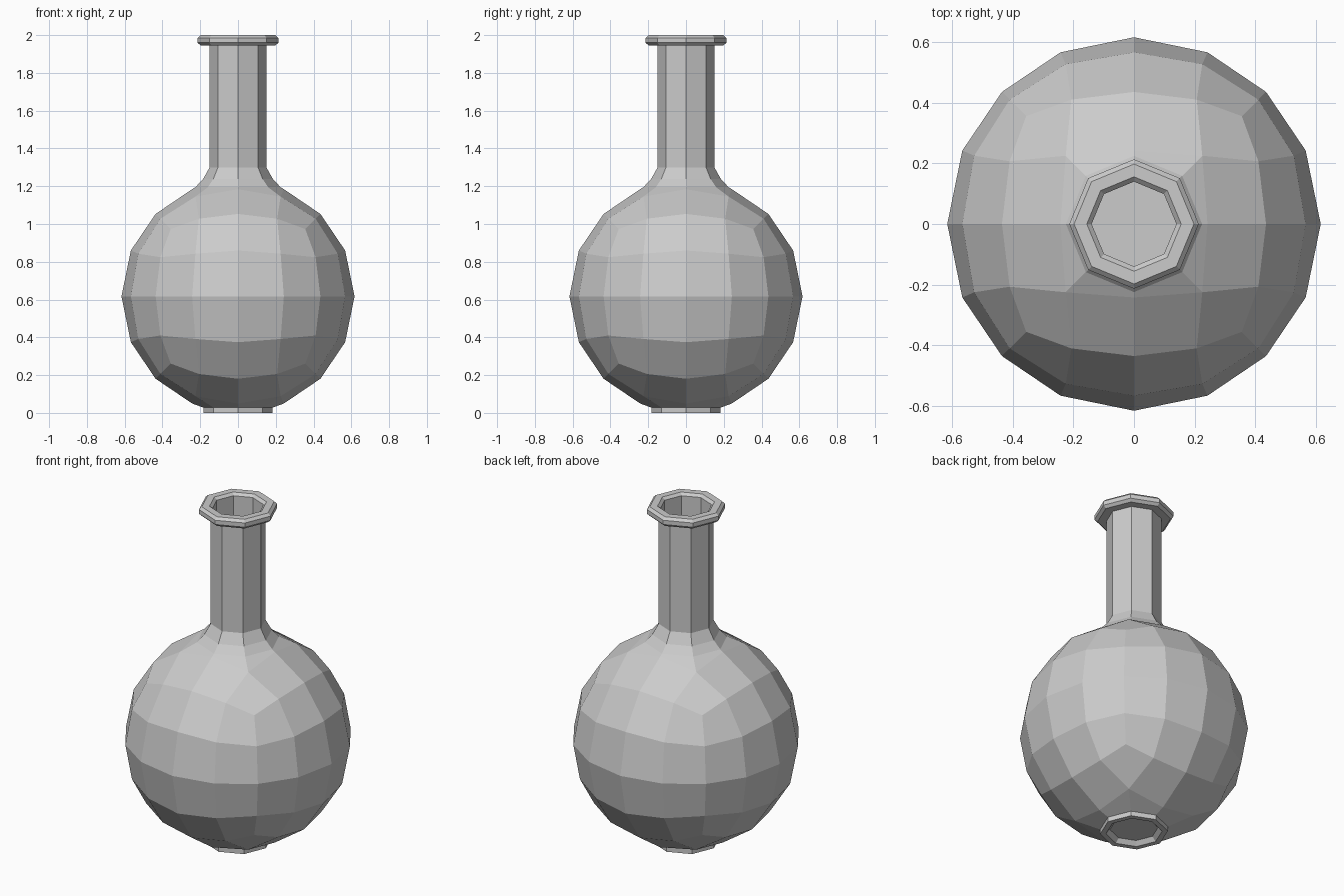
import bpy, bmesh, math

SIDES = 8
RADIUS = 0.617

cube = bpy.data.objects.get("Cube")
if cube:
    bpy.data.objects.remove(cube, do_unlink=True)

# Single grey material
grey = bpy.data.materials.new("plain_grey")
grey.use_nodes = True
colour = (0.6, 0.6, 0.6, 1.0)
grey.diffuse_color = colour
grey.node_tree.nodes["Principled BSDF"].inputs["Base Color"].default_value = colour


def add_object(name, bm):
    mesh = bpy.data.meshes.new(name)
    bm.to_mesh(mesh)
    bm.free()
    mesh.materials.append(grey)
    obj = bpy.data.objects.new(name, mesh)
    bpy.context.collection.objects.link(obj)
    return obj


def ring(bm, r, z):
    step = math.tau / SIDES
    return [bm.verts.new((r * math.cos(i * step), r * math.sin(i * step), z))
            for i in range(SIDES)]


def bridge(bm, low, high):
    for i in range(SIDES):
        j = (i + 1) % SIDES
        bm.faces.new((low[i], low[j], high[j], high[i]))


def lathe(name, profile, cap_start=False, cap_end=False):
    bm = bmesh.new()
    rings = [ring(bm, r, z) for r, z in profile]
    for low, high in zip(rings, rings[1:]):
        bridge(bm, low, high)
    if cap_start:
        bm.faces.new(rings[0][::-1])
    if cap_end:
        bm.faces.new(rings[-1])
    return add_object(name, bm)


# Round body: a cube subdivided twice, then pushed out to a sphere
bm = bmesh.new()
bmesh.ops.create_cube(bm, size=2)
cage = add_object("body_cage", bm)
sub = cage.modifiers.new("round", 'SUBSURF')
sub.levels = 2
sub.use_limit_surface = False
bpy.context.view_layer.update()
evaluated = cage.evaluated_get(bpy.context.evaluated_depsgraph_get())
bm = bmesh.new()
bm.from_mesh(evaluated.to_mesh())
evaluated.to_mesh_clear()
bpy.data.objects.remove(cage, do_unlink=True)
for v in bm.verts:
    v.co = v.co.normalized() * RADIUS
    v.co.z += RADIUS

# Open both poles
poles = [v for v in bm.verts if math.hypot(v.co.x, v.co.y) < 0.01]
bmesh.ops.delete(bm, geom=poles, context='VERTS')
edge_verts = [v for v in bm.verts if v.is_boundary]


def by_angle(v):
    return round(math.atan2(v.co.y, v.co.x) / (math.tau / SIDES)) % SIDES


top = sorted((v for v in edge_verts if v.co.z > RADIUS), key=by_angle)
bottom = sorted((v for v in edge_verts if v.co.z < RADIUS), key=by_angle)

# Shoulder flowing up to the neck, and underside closing on the foot
for r, z in ((0.225, 1.195), (0.185, 1.238), (0.15, 1.3)):
    upper = ring(bm, r, z)
    bridge(bm, top, upper)
    top = upper
bridge(bm, ring(bm, 0.183, 0.028), bottom)
add_object("round_body", bm)

# Straight neck
lathe("neck", [(0.15, 1.3), (0.15, 1.945)])

# Bevelled lip with the inner lining of the neck
lathe("lip_and_lining", [
    (0.15, 1.945), (0.198, 1.945), (0.214, 1.96), (0.214, 1.985),
    (0.198, 2.0), (0.156, 2.0), (0.14, 1.985), (0.14, 1.3)], cap_end=True)

# Low foot with a recessed underside
lathe("foot", [(0.13, 0.025), (0.152, 0.0), (0.183, 0.0), (0.183, 0.03)],
      cap_start=True)
